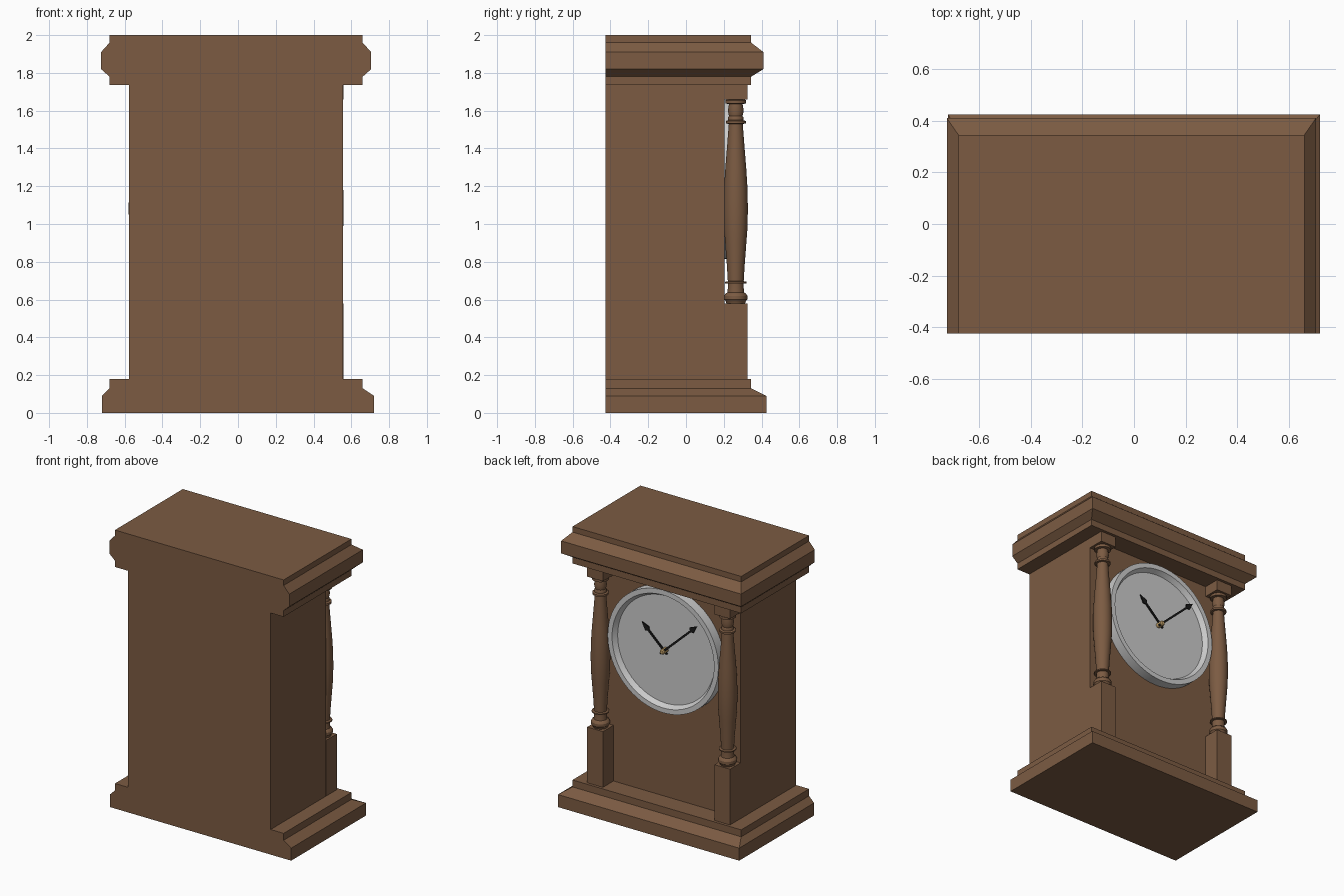
import bpy, bmesh, math
from mathutils import Matrix, Vector

if "Cube" in bpy.data.objects:
    bpy.data.objects.remove(bpy.data.objects["Cube"])

CX = -0.01      # centre line of the case
BACK = -0.425   # flat back plane


def material(name, rgb):
    m = bpy.data.materials.new(name)
    m.diffuse_color = (*rgb, 1)
    m.use_nodes = True
    m.node_tree.nodes["Principled BSDF"].inputs["Base Color"].default_value = m.diffuse_color
    return m


WOOD = material("wood", (0.2, 0.105, 0.055))
BLACK = material("black", (0.01, 0.01, 0.01))
BRASS = material("brass", (0.55, 0.36, 0.14))


def finish(name, bm, mat=None, smooth=False):
    bmesh.ops.recalc_face_normals(bm, faces=bm.faces)
    me = bpy.data.meshes.new(name)
    bm.to_mesh(me)
    bm.free()
    ob = bpy.data.objects.new(name, me)
    bpy.context.collection.objects.link(ob)
    if mat:
        me.materials.append(mat)
    if smooth:
        bpy.ops.object.select_all(action='DESELECT')
        ob.select_set(True)
        bpy.context.view_layer.objects.active = ob
        bpy.ops.object.shade_smooth_by_angle(angle=math.radians(30))
    return ob


def stack(name, levels, y0=BACK):
    """Loft of rectangles (z, x_min, x_max, y_max) sharing one back plane."""
    bm = bmesh.new()
    rings = [[bm.verts.new(p) for p in ((a, y0, z), (b, y0, z), (b, y, z), (a, y, z))]
             for z, a, b, y in levels]
    for lo, hi in zip(rings, rings[1:]):
        for i in range(4):
            j = (i + 1) % 4
            bm.faces.new((lo[i], lo[j], hi[j], hi[i]))
    bm.faces.new(rings[0])
    bm.faces.new(rings[-1])
    return finish(name, bm, WOOD)


def lathe(name, profile, matrix, mat=None, steps=32):
    """Turned part: (radius, height) profile spun about local z."""
    bm = bmesh.new()
    vs = [bm.verts.new((r, 0, h)) for r, h in profile]
    edges = [bm.edges.new(p) for p in zip(vs, vs[1:])]
    bmesh.ops.spin(bm, geom=vs + edges, cent=(0, 0, 0), axis=(0, 0, 1),
                   angle=math.tau, steps=steps)
    bmesh.ops.remove_doubles(bm, verts=bm.verts, dist=1e-5)
    bm.transform(matrix)
    return finish(name, bm, mat, True)


# case: plinth, body and cornice
stack("plinth", [(0, -.72, .72, .425), (.09, -.72, .72, .425),
                 (.13, -.68, .66, .345), (.18, -.68, .66, .345)])
stack("body", [(.18, -.578, .557, .205), (1.735, -.578, .557, .205)])
stack("cornice", [(1.735, -.68, .66, .345), (1.78, -.68, .66, .345),
                  (1.82, -.725, .705, .41), (1.91, -.725, .705, .41),
                  (1.96, -.68, .66, .345), (2, -.68, .66, .345)])

# turned columns between a pedestal and a capital block
COLUMN = [(0, .58), (.05, .58), (.054, .592), (.061, .6), (.061, .62), (.054, .632),
          (.044, .638), (.042, .66), (.042, .685), (.057, .686), (.057, .694),
          (.042, .697), (.047, .78), (.056, .9), (.062, .98), (.064, 1.08), (.062, 1.19),
          (.055, 1.3), (.046, 1.41), (.037, 1.53), (.053, 1.532), (.053, 1.545),
          (.04, 1.55), (.04, 1.565), (.036, 1.572), (.042, 1.6), (.036, 1.635),
          (.055, 1.638), (.055, 1.655), (.045, 1.66), (0, 1.66)]
for side, label in ((-1, "left"), (1, "right")):
    x = CX + side * 0.505
    a, b = x - .0625, x + .0625
    stack(label + "_pedestal", [(.18, a, b, .325), (.58, a, b, .325)], .2)
    stack(label + "_capital", [(1.66, a, b, .325), (1.735, a, b, .325)], .2)
    lathe(label + "_column", COLUMN, Matrix.Translation((x, .2635, 0)), WOOD)

# clock dial with raised bezel, facing +y
HUB = Vector((CX, 0, 1.255))
FACING = Matrix.Translation(HUB) @ Matrix.Rotation(-math.pi / 2, 4, 'X')
lathe("dial", [(0, .2), (.44, .2), (.44, .275), (.405, .275),
               (.385, .24), (0, .24)], FACING, None, 64)
lathe("hub", [(0, .235), (.018, .235), (.018, .285), (.012, .292), (0, .292)],
      FACING, BRASS, 20)


# hands with arrow-shaped tips
def hand(name, length, angle, y):
    bm = bmesh.new()
    w, head = .007, length - .07
    half = [(w, -.03), (w, head), (.022, head + .012)]
    pts = half + [(0, length)] + [(-px, pz) for px, pz in reversed(half)]
    face = bm.faces.new([bm.verts.new((px, 0, pz)) for px, pz in pts])
    ext = bmesh.ops.extrude_face_region(bm, geom=[face])
    moved = [v for v in ext["geom"] if isinstance(v, bmesh.types.BMVert)]
    bmesh.ops.translate(bm, verts=moved, vec=(0, .008, 0))
    bm.transform(Matrix.Translation(HUB + Vector((0, y, 0))) @ Matrix.Rotation(angle, 4, 'Y'))
    finish(name, bm, BLACK)


hand("hour_hand", .24, math.radians(47), .258)
hand("minute_hand", .37, math.radians(-47), .27)
